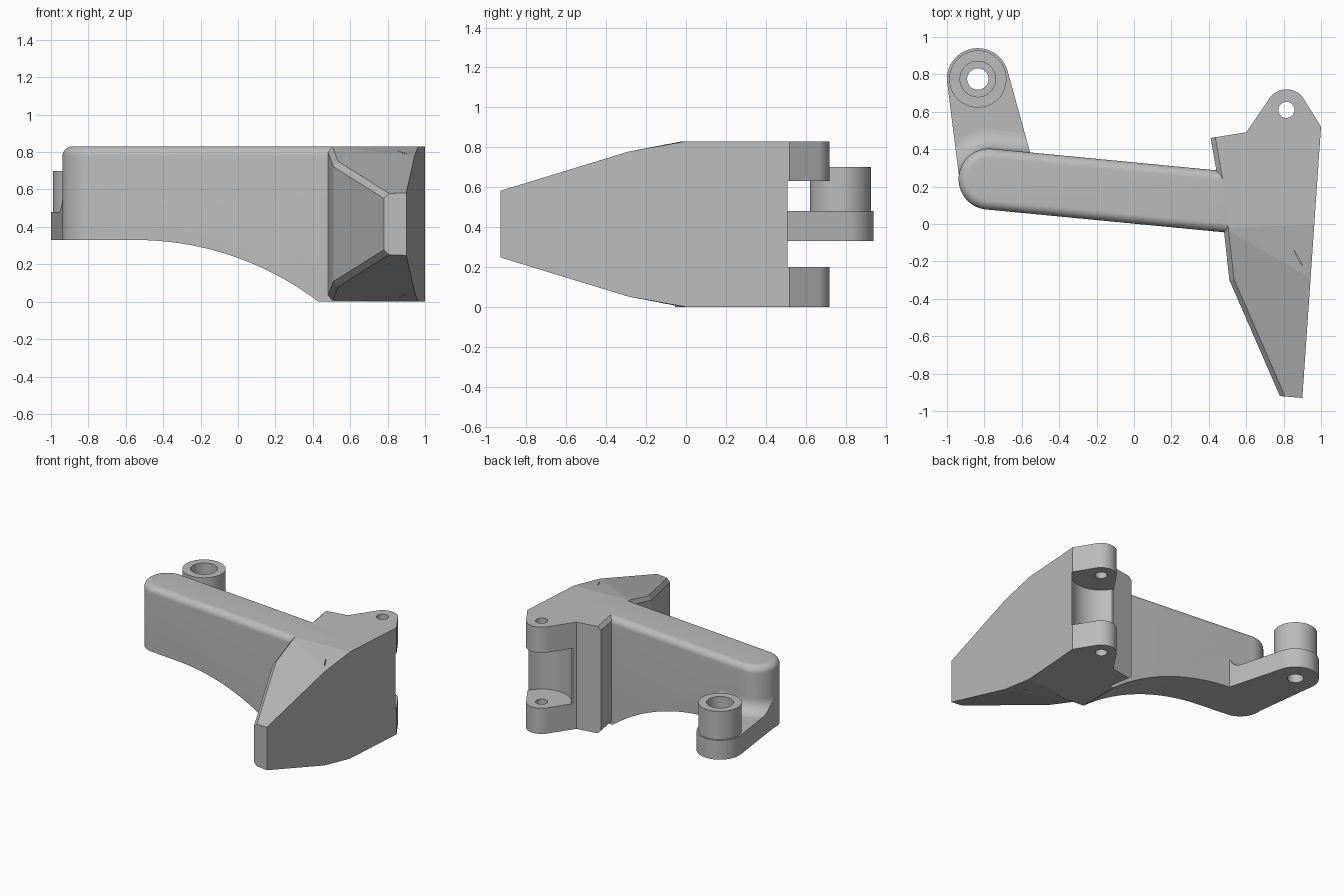
import bpy, bmesh
from math import sin, cos, pi, radians, atan2
from mathutils import Vector

if "Cube" in bpy.data.objects:
    bpy.data.objects.remove(bpy.data.objects["Cube"], do_unlink=True)

grey = bpy.data.materials.new("plain grey")
grey.use_nodes = True
grey.diffuse_color = (0.5, 0.5, 0.5, 1)
grey.node_tree.nodes["Principled BSDF"].inputs["Base Color"].default_value = (0.5, 0.5, 0.5, 1)

TOP = 0.83
BOSS = (-0.835, 0.775)
PIN = (0.815, 0.61)
ARM_START, ARM_END = (-0.775, 0.24), (0.6, 0.108)
ARM_R = 0.163


def arc(c, r, a0, a1, n=48):
    return [(c[0] + r * cos(radians(a0 + (a1 - a0) * i / n)),
             c[1] + r * sin(radians(a0 + (a1 - a0) * i / n))) for i in range(n + 1)]


def circle(c, r, n=96):
    return arc(c, r, 0, 360, n)[:-1]


def stadium(r):
    """Outline with round ends along the arm's centre line."""
    a = atan2(ARM_END[1] - ARM_START[1], ARM_END[0] - ARM_START[0]) * 180 / pi
    return arc(ARM_START, r, a + 90, a + 270) + arc(ARM_END, r, a - 90, a + 90)


def finish(name, bm):
    bmesh.ops.recalc_face_normals(bm, faces=bm.faces)
    mesh = bpy.data.meshes.new(name)
    bm.to_mesh(mesh)
    bm.free()
    mesh.materials.append(grey)
    ob = bpy.data.objects.new(name, mesh)
    bpy.context.collection.objects.link(ob)
    return ob


def loft_bm(rings, closed=False):
    """Skin a list of (outline, z) rings, capped or joined into a loop."""
    bm = bmesh.new()
    loops = [[bm.verts.new((x, y, z)) for x, y in outline] for outline, z in rings]
    pairs = list(zip(loops, loops[1:]))
    if closed:
        pairs.append((loops[-1], loops[0]))
    else:
        bm.faces.new(loops[0])
        bm.faces.new(loops[-1])
    for a, b in pairs:
        for i in range(len(a)):
            j = (i + 1) % len(a)
            bm.faces.new((a[i], a[j], b[j], b[i]))
    return bm


def prism(name, outline, z0, z1):
    return finish(name, loft_bm([(outline, z0), (outline, z1)]))


def boolean(ob, cutter, operation="DIFFERENCE"):
    mod = ob.modifiers.new("cut", "BOOLEAN")
    mod.operation, mod.object, mod.solver = operation, cutter, "EXACT"
    bpy.context.view_layer.update()
    dg = bpy.context.evaluated_depsgraph_get()
    mesh = bpy.data.meshes.new_from_object(ob.evaluated_get(dg))
    ob.modifiers.clear()
    ob.data = mesh
    bpy.data.objects.remove(cutter, do_unlink=True)


def smooth(ob, degrees):
    bpy.ops.object.select_all(action="DESELECT")
    ob.select_set(True)
    bpy.context.view_layer.objects.active = ob
    bpy.ops.object.shade_smooth_by_angle(angle=radians(degrees))


# Wedge plate with the hinge ears
outline = ([(0.9, -0.93), (1.0, 0.52)] + arc(PIN, 0.11, 30, 145)
           + [(0.6, 0.49), (0.41, 0.46), (0.45, 0.23), (0.478, -0.01), (0.51, -0.3), (0.78, -0.92)])
bm = loft_bm([(outline, 0), (outline, TOP)])
bmesh.ops.recalc_face_normals(bm, faces=bm.faces)

# Sloped facets, repeated on the underside
corner, far, low = Vector((0.478, -0.02, TOP)), Vector((0.98, 0, TOP)), Vector((0.93, -0.28, 0.78))
tip = Vector((0.84, -0.925, 0.58))
for a, b, c in ((corner, low, tip), (corner, far, low)):
    n = (b - a).cross(c - a).normalized()
    n = n if n.z > 0 else -n
    for flip in (False, True):
        co = Vector((a.x, a.y, TOP - a.z)) if flip else a
        no = Vector((n.x, n.y, -n.z)) if flip else n
        bmesh.ops.bisect_plane(bm, geom=bm.verts[:] + bm.edges[:] + bm.faces[:],
                               plane_co=co, plane_no=no, clear_outer=True)
        rim = [e for e in bm.edges if e.is_boundary]
        bmesh.ops.holes_fill(bm, edges=rim, sides=0)
bmesh.ops.recalc_face_normals(bm, faces=bm.faces)

# Chamfer on the inner side's upper and lower edges
chamfer = []
for e in bm.edges:
    mid = (e.verts[0].co + e.verts[1].co) / 2
    if len(e.link_faces) == 2 and mid.y < 0.47:
        f, g = sorted(e.link_faces, key=lambda face: abs(face.normal.z))
        if f.normal.x < -0.5 and abs(f.normal.z) < 0.1 and abs(g.normal.z) > 0.5:
            chamfer.append(e)
bmesh.ops.bevel(bm, geom=chamfer, offset=0.025, segments=1, affect="EDGES")
plate = finish("wedge_plate", bm)

# Slot between the ears, pin hole and small nicks
boolean(plate, prism("slot_cutter", circle(PIN, 0.21), 0.2, 0.63))
boolean(plate, prism("slot_box", [(0.5, 0.51), (1.1, 0.51), (1.1, 0.9), (0.5, 0.9)], 0.2, 0.63))
boolean(plate, prism("pin_cutter", circle(PIN, 0.043), -0.1, 1))
nick = [(0.855, -0.14), (0.875, -0.17), (0.905, -0.23), (0.885, -0.2)]
for z0, z1 in ((0.77, 0.9), (-0.1, 0.06)):
    boolean(plate, prism("nick_cutter", nick, z0, z1))
smooth(plate, 5)

# Arm with a rounded upper edge
R = 0.05
rings = [(stadium(ARM_R), 0)]
for i in range(11):
    t = pi / 2 * i / 10
    rings.append((stadium(ARM_R - R * (1 - cos(t))), TOP - R + R * sin(t)))
arm = finish("arm", loft_bm(rings))

# Arched underside
curve_r = 1.62
profile = [(-1.2, -0.2), (-1.2, 0.33)]
for i in range(41):
    x = -0.55 + 0.98 * i / 40
    profile.append((x, 0.33 - curve_r + (curve_r ** 2 - (x + 0.55) ** 2) ** 0.5))
profile.append((0.43, -0.2))
bm = loft_bm([(profile, -1), (profile, 1)])
for v in bm.verts:
    v.co = (v.co.x, v.co.z, v.co.y)
boolean(arm, finish("arch_cutter", bm))
smooth(arm, 15)

# Link from the arm to the boss
link_outline = arc(BOSS, 0.165, 16, 187) + [(-0.935, 0.25), (-0.775, 0.2), (-0.53, 0.29)]
link = prism("link", link_outline, 0.33, 0.48)
boolean(link, prism("bore_cutter", circle(BOSS, 0.057), 0.2, 0.6))
smooth(link, 15)

# Fillet where the link meets the arm
F = 0.1
rings = [(stadium(ARM_R + F), 0.46)]
for i in range(13):
    t = pi / 2 * i / 12
    rings.append((stadium(ARM_R + F * (1 - sin(t))), 0.48 + F * (1 - cos(t))))
fillet = finish("link_fillet", loft_bm(rings))
boolean(fillet, prism("fillet_limit", link_outline, 0.47, 0.8), "INTERSECT")
smooth(fillet, 15)

# Hollow boss
section = [(0.153, 0.48), (0.153, 0.7), (0.095, 0.7), (0.095, 0.5), (0.057, 0.5), (0.057, 0.48)]
boss = finish("boss", loft_bm([(circle(BOSS, r), z) for r, z in section], closed=True))
smooth(boss, 15)
